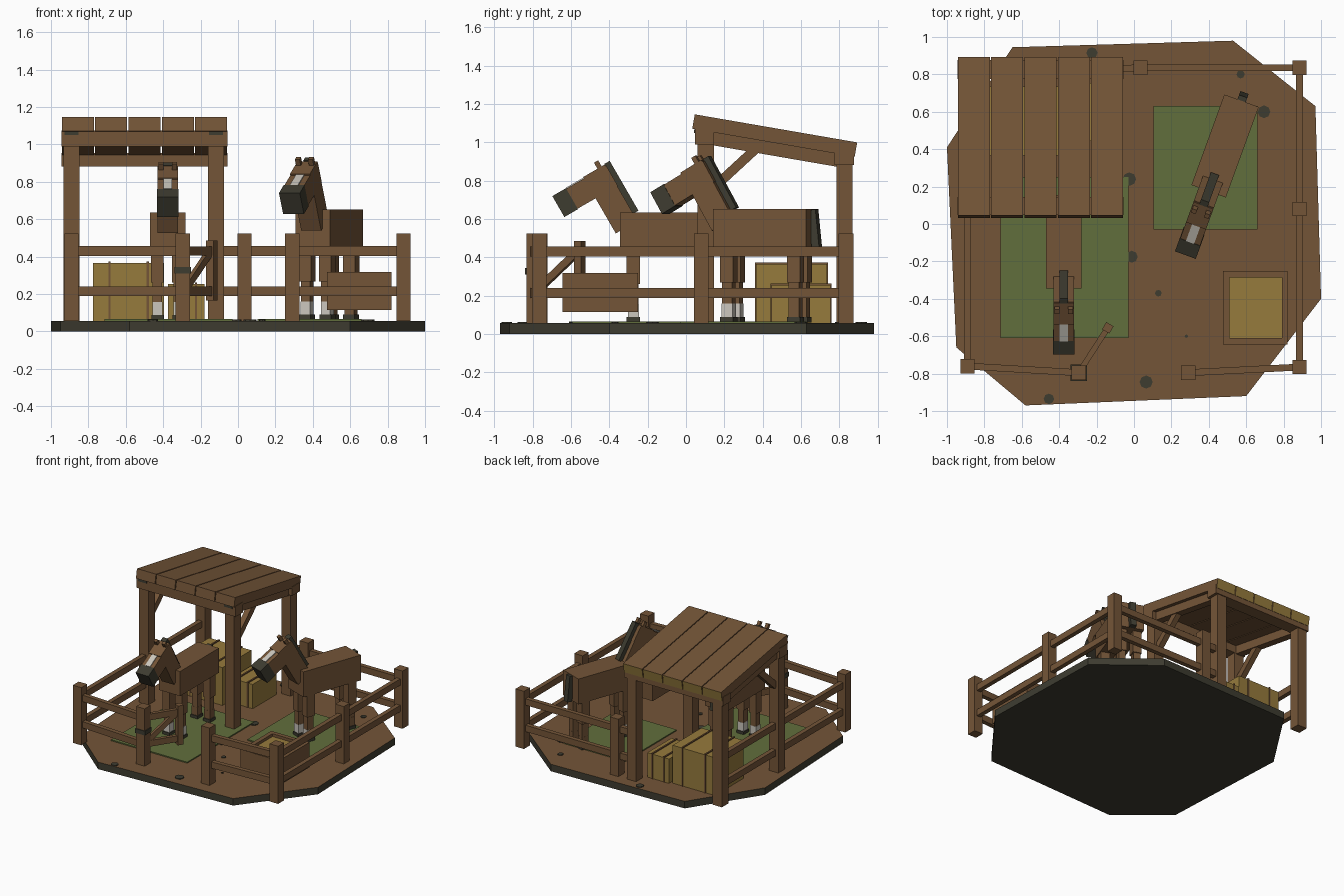
import bpy, bmesh, math
from mathutils import Matrix, Vector

if "Cube" in bpy.data.objects:
    bpy.data.objects.remove(bpy.data.objects["Cube"])


def material(name, rgb):
    m = bpy.data.materials.new(name)
    m.diffuse_color = (*rgb, 1)
    m.use_nodes = True
    m.node_tree.nodes["Principled BSDF"].inputs["Base Color"].default_value = m.diffuse_color
    return m


WOOD = material("brown", (0.175, 0.091, 0.039))
GRASS = material("grass_green", (0.12, 0.158, 0.046))
HAY = material("hay_yellow", (0.305, 0.197, 0.046))
DARK = material("dark_earth", (0.048, 0.045, 0.030))
WHITE = material("pale_marking", (0.60, 0.57, 0.51))


def finish(name, bm, *mats):
    me = bpy.data.meshes.new(name)
    bm.to_mesh(me)
    bm.free()
    for m in mats:
        me.materials.append(m)
    ob = bpy.data.objects.new(name, me)
    bpy.context.collection.objects.link(ob)
    return ob


def box(name, centre, size, mat, tilt=0, turn=0, frame=Matrix()):
    """Box tilted about x, turned about z, then placed in a frame."""
    bm = bmesh.new()
    bmesh.ops.create_cube(bm, size=1)
    bm.transform(frame @ Matrix.Translation(centre)
                 @ Matrix.Rotation(math.radians(turn), 4, 'Z')
                 @ Matrix.Rotation(math.radians(tilt), 4, 'X')
                 @ Matrix.Diagonal((*size, 1)))
    return finish(name, bm, mat)


def span(name, x, y, z, mat):
    """Box given by its ranges."""
    return box(name, [(r[0] + r[1]) / 2 for r in (x, y, z)],
               [r[1] - r[0] for r in (x, y, z)], mat)


def bar(name, a, b, width, height, mat=WOOD):
    """Beam running between two points."""
    a, b = Vector(a), Vector(b)
    d = b - a
    turn = math.degrees(math.atan2(-d.x, d.y))
    tilt = math.degrees(math.atan2(d.z, math.hypot(d.x, d.y)))
    return box(name, (a + b) / 2, (width, d.length, height), mat, tilt, turn)


def prism(name, pts, z0, z1, *mats):
    bm = bmesh.new()
    f = bm.faces.new([bm.verts.new((x, y, z0)) for x, y in pts])
    ext = bmesh.ops.extrude_face_region(bm, geom=[f])
    for v in ext["geom"]:
        if isinstance(v, bmesh.types.BMVert):
            v.co.z = z1
    bmesh.ops.recalc_face_normals(bm, faces=bm.faces)
    for f in bm.faces:
        f.material_index = 1 if len(mats) > 1 and f.normal.z > 0.5 else 0
    return finish(name, bm, *mats)


# Ground slab: brown top, dark sides and bottom
prism("ground_slab", [(-.58, -.97), (.60, -.92), (1, -.40), (.97, .63), (.53, .98),
                      (-.65, .945), (-1, .41), (-.95, -.66)], 0, .057, DARK, WOOD)
span("grass_patch", (-.715, -.03), (-.61, .25), (.05, .066), GRASS)
span("grass_patch", (.105, .66), (-.03, .63), (.05, .066), GRASS)

# Flat stones
for x, y, r in [(.065, -.845, .035), (-.455, -.935, .028), (-.012, -.175, .032),
                (-.025, .24, .036), (.13, -.37, .018), (.57, .80, .022),
                (.695, .60, .034), (-.225, .915, .03), (.28, -.60, .009)]:
    prism("stone", [(x + r * math.cos(i * math.tau / 8), y + r * math.sin(i * math.tau / 8))
                    for i in range(8)], .05, .063, DARK)

# Fence posts and rails
left, gate, right_gate = (-.89, -.76), (-.295, -.795), (.29, -.795)
corner, side, back, mid = (.885, -.765), (.885, .08), (.885, .835), (.035, .835)
for x, y in (left, gate, right_gate, corner, side, back, mid):
    span("fence_post", (x - .038, x + .038), (y - .038, y + .038), (.055, .524), WOOD)
for a, b in ((left, gate), (right_gate, corner), (corner, side), (side, back), (back, mid),
             (mid, (-.115, .83)), (left, (-.89, .10)), ((-.89, .10), (-.89, .83))):
    for z in (.215, .43):
        bar("fence_rail", (*a, z), (*b, z), .036, .052)

# Open gate with hinge band
tip = (-.14, -.555)
for z in (.215, .43):
    bar("gate_rail", (*gate, z), (*tip, z), .03, .05)
bar("gate_brace", (*gate, .21), (*tip, .44), .025, .04)
box("gate_end_post", (*tip, .325), (.045, .045, .32), WOOD, turn=-30)
box("gate_hinge_band", (*gate, .328), (.088, .088, .035), DARK)

# Shelter frame
for x in (-.89, -.118):
    span("shelter_front_post", (x - .042, x + .042), (.06, .145), (.055, 1.03), WOOD)
    span("shelter_back_post", (x - .042, x + .042), (.785, .87), (.055, .93), WOOD)
    box("shelter_rafter", (x, .451, .967), (.06, .78, .07), WOOD, tilt=-9.8)
    bar("shelter_brace", (x, .14, .76), (x, .40, 1.0), .045, .05)
    span("beam_bracket", (x - .037, x + .037), (.041, .06), (1.05, 1.068), DARK)
span("shelter_front_beam", (-.945, -.055), (.047, .145), (.99, 1.075), WOOD)
span("shelter_back_beam", (-.945, -.055), (.775, .877), (.883, .955), WOOD)

# Roof planks with straw-coloured back ends
for i in range(5):
    plank = box("roof_plank", (-.856 + .178 * i, .463, 1.036), (.171, .86, .076), WOOD, tilt=-9.8)
    plank.data.materials.append(HAY)
    for p in plank.data.polygons:
        p.material_index = 1 if p.normal.y > .8 else 0

# Hay bales with twine
for x, y, z in (((-.775, -.395), (.365, .735), .365), ((-.375, -.18), (.445, .755), .255)):
    span("hay_bale", x, y, (.055, z), HAY)
    for t in (.23, .77):
        cx = x[0] + t * (x[1] - x[0])
        span("bale_twine", (cx - .006, cx + .006), (y[0] - .005, y[1] + .005), (.056, z + .008), WOOD)

# Feed trough
for x in ((.475, .51), (.79, .82)):
    span("trough_side", x, (-.645, -.25), (.115, .318), WOOD)
for y in ((-.645, -.61), (-.285, -.25)):
    span("trough_end", (.51, .79), y, (.115, .318), WOOD)
span("trough_floor", (.51, .79), (-.61, -.285), (.115, .15), WOOD)
span("trough_hay", (.51, .79), (-.61, -.285), (.15, .295), HAY)


def horse(x, y, turn, s):
    """Blocky horse facing -y in its own frame."""
    fr = (Matrix.Translation((x, y, .062)) @ Matrix.Rotation(math.radians(turn), 4, 'Z')
          @ Matrix.Scale(s, 4))

    def part(name, c, size, mat=WOOD, tilt=0):
        box("horse_" + name, c, size, mat, tilt, frame=fr)

    part("body", (0, 0, .473), (.19, .50, .20))
    part("neck", (0, -.30, .643), (.11, .13, .34), tilt=30)
    part("mane", (0, -.242, .704), (.045, .032, .30), DARK, 30)
    part("tail", (0, .265, .47), (.045, .04, .20), DARK, 6)

    # Head pieces are placed along the sloping head axis
    def head(name, along, up, size, mat, hx=0):
        c, sn = math.cos(math.radians(30)), .5
        part(name, (hx, -.43 - along * c - up * sn, .685 - along * sn + up * c), size, mat, 30)
    head("head", 0, 0, (.11, .32, .12), WOOD)
    head("muzzle", .122, 0, (.115, .082, .126), DARK)
    head("blaze", -.03, .061, (.045, .222, .009), WHITE)
    for sx in (-1, 1):
        head("ear", -.125, .075, (.026, .025, .06), WOOD, sx * .036)
        # Legs: pale socks in front only
        for ly in (-.18, .18):
            lx = sx * .056
            part("upper_leg", (lx, ly, .30), (.066, .07, .20))
            part("lower_leg", (lx, ly, .15), (.05, .055, .13))
            part("sock", (lx, ly, .055), (.052, .057, .08), WHITE if ly < 0 else WOOD)
            part("hoof", (lx, ly, .013), (.064, .07, .028), DARK)


horse(-.375, -.095, 0, 1)
horse(.487, .417, -20, 1.03)
